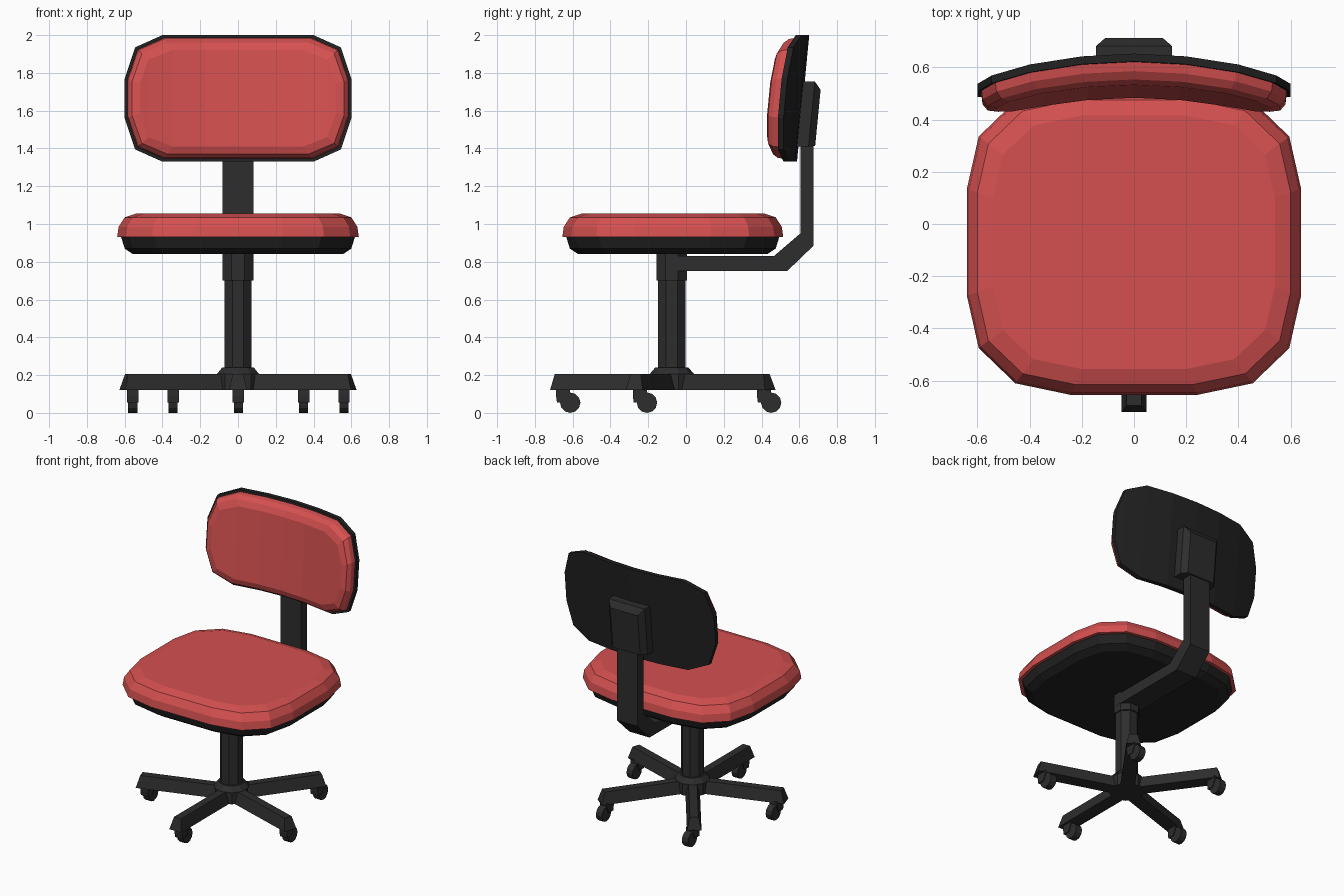
import bpy, bmesh
from math import pi, cos, sin
from mathutils import Matrix, Vector

cube = bpy.data.objects.get("Cube")
if cube:
    bpy.data.objects.remove(cube, do_unlink=True)


def material(name, r, g, b):
    m = bpy.data.materials.new(name)
    m.use_nodes = True
    m.diffuse_color = (r, g, b, 1)
    bsdf = m.node_tree.nodes["Principled BSDF"]
    bsdf.inputs["Base Color"].default_value = (r, g, b, 1)
    bsdf.inputs["Roughness"].default_value = 0.7
    return m


RED = material("red fabric", 0.66, 0.08, 0.08)
SHELL = material("black shell", 0.016, 0.016, 0.016)
FRAME = material("dark grey frame", 0.026, 0.026, 0.026)


def finish(name, bm, mat):
    bmesh.ops.recalc_face_normals(bm, faces=bm.faces[:])
    mesh = bpy.data.meshes.new(name)
    bm.to_mesh(mesh)
    bm.free()
    mesh.materials.append(mat)
    obj = bpy.data.objects.new(name, mesh)
    bpy.context.collection.objects.link(obj)
    return obj


def loft(name, rings, mat):
    """Skin equal rings; each cap is closed by strips across the ring."""
    bm = bmesh.new()
    loops = [[bm.verts.new(p) for p in ring] for ring in rings]
    n = len(loops[0])
    for a, b in zip(loops, loops[1:]):
        for i in range(n):
            j = (i + 1) % n
            bm.faces.new((a[i], a[j], b[j], b[i]))
    for cap in (loops[0], loops[-1]):
        for i in range(n // 2 - 1):
            bm.faces.new((cap[i], cap[i + 1], cap[n - 2 - i], cap[n - 1 - i]))
    return finish(name, bm, mat)


def outline(half, inset):
    """Mirror (x, half height) columns into a closed, inset ring."""
    cols = [(-x, h) for x, h in half] + [(x, h) for x, h in reversed(half) if x]
    sx = 1 - inset / half[0][0]
    sh = 1 - inset / half[-1][1]
    top = [(x * sx, h * sh) for x, h in cols]
    return top + [(x, -h) for x, h in reversed(top)]


def prism(name, sides, r1, r2, z1, z2, centre, mat, turn=0.0):
    bm = bmesh.new()
    bmesh.ops.create_cone(
        bm, cap_ends=True, segments=sides, radius1=r1, radius2=r2, depth=z2 - z1,
        matrix=Matrix.Translation((centre.x, centre.y, (z1 + z2) / 2)) @ Matrix.Rotation(turn, 4, "Z"))
    return finish(name, bm, mat)


# Seat: cushion and lower shell
SEAT = [(0.64, 0.205), (0.595, 0.405), (0.455, 0.54), (0.24, 0.585)]
SEAT_Y = -0.07


def seat_part(name, steps, mat):
    loft(name, [[(x, y + SEAT_Y, z) for x, y in outline(SEAT, d)] for z, d in steps], mat)


seat_part("seat_cushion", [(0.93, 0), (0.985, 0.008), (1.035, 0.04), (1.055, 0.1)], RED)
seat_part("seat_shell", [(0.84, 0.085), (0.87, 0.04), (0.935, 0.02)], SHELL)

# Backrest: curved, leaning shell and cushion
BACK = [(0.6, 0.105), (0.545, 0.27), (0.4, 0.335), (0.2, 0.335), (0, 0.335)]
LEAN = 0.097


def back_part(name, steps, mat):
    rings = []
    for depth, d in steps:
        rings.append([(x, 0.62 + LEAN * z - 0.26 * x * x - depth, 1.665 + z)
                      for x, z in outline(BACK, d)])
    loft(name, rings, mat)


back_part("backrest_shell", [(0, 0), (0.03, 0.0)], SHELL)
back_part("backrest_cushion", [(0.025, 0.015), (0.065, 0.02), (0.095, 0.04), (0.112, 0.08)], RED)

# Bracket behind the backrest
rings = []
for y, hx, low, high in ((0.59, 0.145, 1.41, 1.755), (0.665, 0.145, 1.41, 1.755), (0.7, 0.11, 1.413, 1.71)):
    rings.append([(x, y + LEAN * (z - 1.58), z)
                  for x, z in ((-hx, high), (hx, high), (hx, low), (-hx, low))])
loft("backrest_bracket", rings, FRAME)

# Bent support arm under the seat and up to the bracket
upper = [(-0.1, 0.83), (0.465, 0.83), (0.605, 0.95), (0.605, 1.5)]
lower = [(-0.1, 0.75), (0.535, 0.75), (0.675, 0.885), (0.675, 1.5)]
path = upper + lower[::-1]
loft("support_arm", [[(x, y, z) for y, z in path] for x in (-0.082, 0.082)], FRAME)

# Column, collar and hub
BASE = Vector((0, -0.075, 0))
prism("column", 8, 0.078, 0.078, 0.2, 0.75, BASE, FRAME, pi / 8)
prism("column_collar", 8, 0.088, 0.088, 0.7, 0.84, BASE, FRAME, pi / 8)
prism("hub", 10, 0.115, 0.115, 0.12, 0.205, BASE, FRAME)
prism("hub_cap", 10, 0.118, 0.088, 0.205, 0.24, BASE, FRAME)

# Five legs with casters that all trail the same way
for k in range(5):
    angle = -pi / 2 + k * 2 * pi / 5
    turn = Matrix.Translation(BASE) @ Matrix.Rotation(angle, 4, "Z")
    section = [(-0.028, 0.205), (0.028, 0.205), (0.048, 0.12), (-0.048, 0.12)]
    ends = [(0, 0), (0.645, 0.62)]
    rings = [[turn @ Vector((bottom if z < 0.2 else top, w, z)) for w, z in section]
             for bottom, top in ends]
    loft(f"leg_{k + 1}", rings, FRAME)

    spot = BASE + Vector((cos(angle), sin(angle), 0)) * 0.588
    hood = [(-0.025, 0.13), (0.05, 0.13), (0.05, 0.1), (0.03, 0.055), (-0.02, 0.055), (-0.025, 0.09)]
    loft(f"caster_fork_{k + 1}",
         [[(spot.x + x, spot.y + y, z) for y, z in hood] for x in (-0.028, 0.032)], FRAME)
    bm = bmesh.new()
    bmesh.ops.create_cone(
        bm, cap_ends=True, segments=12, radius1=0.054, radius2=0.054, depth=0.048,
        matrix=Matrix.Translation((spot.x + 0.002, spot.y + 0.05, 0.054)) @ Matrix.Rotation(pi / 2, 4, "Y"))
    finish(f"caster_wheel_{k + 1}", bm, FRAME)
